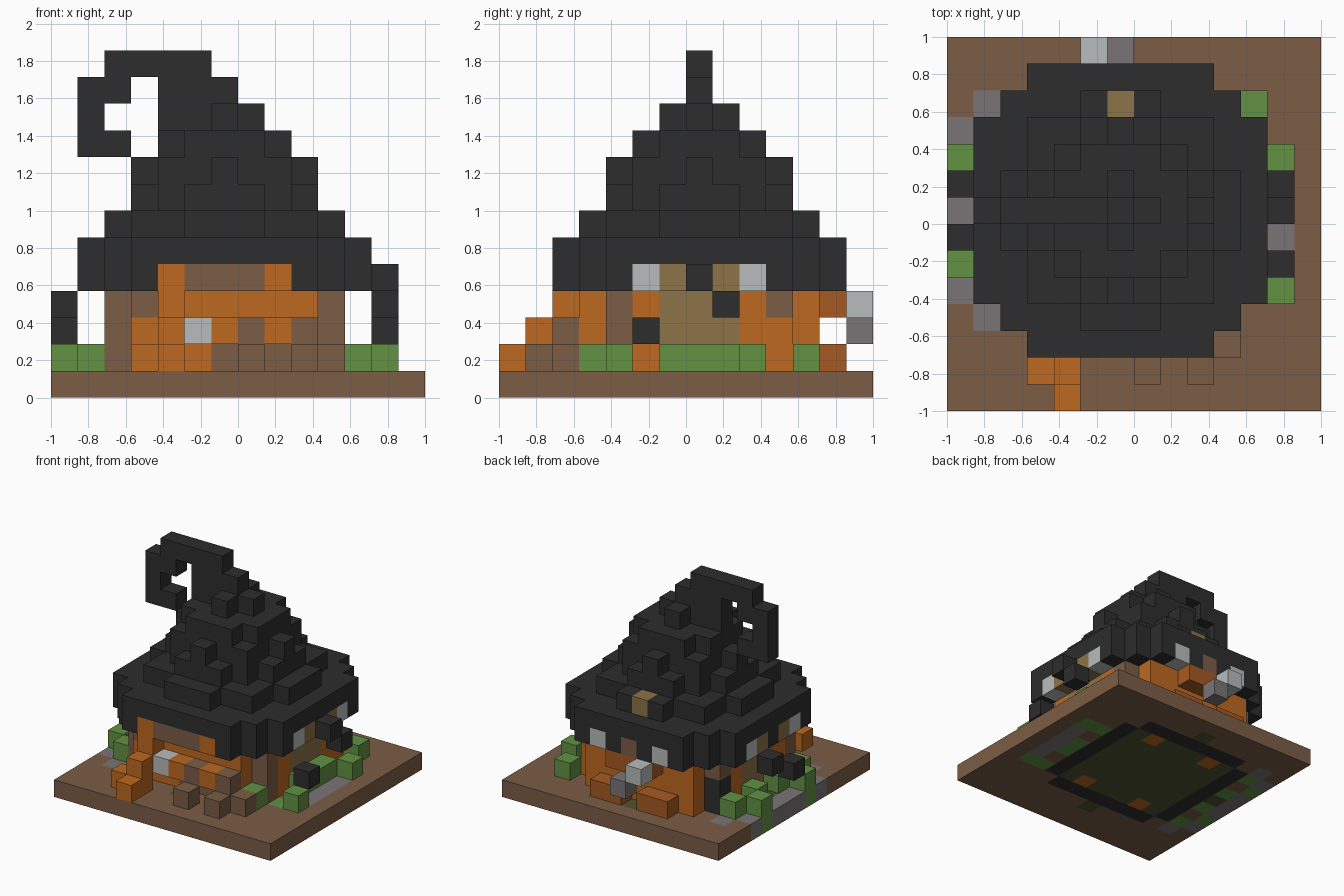
import bpy
import bmesh
from mathutils import Vector

if "Cube" in bpy.data.objects:
    bpy.data.objects.remove(bpy.data.objects["Cube"], do_unlink=True)

N = 14                      # cells along each side of the plot
CELL = 2 / N
CX, CY = 6, 7               # centre cell of the hut


# Colours, given as sRGB and stored as linear
def linear(c):
    c /= 255
    return c / 12.92 if c <= 0.04045 else ((c + 0.055) / 1.055) ** 2.4


PALETTE = {
    "black": (45, 45, 45), "brown": (123, 93, 70), "orange": (190, 104, 33),
    "rust": (166, 90, 34), "green": (98, 146, 66), "grey": (122, 117, 118),
    "pale_grey": (184, 188, 188), "tan": (140, 115, 72), "olive": (78, 83, 48),
}
MATERIALS = {}
for name, rgb in PALETTE.items():
    mat = bpy.data.materials.new(name)
    mat.use_nodes = True
    colour = tuple(linear(c) for c in rgb) + (1.0,)
    mat.diffuse_color = colour
    bsdf = mat.node_tree.nodes["Principled BSDF"]
    bsdf.inputs["Base Color"].default_value = colour
    bsdf.inputs["Roughness"].default_value = 0.9
    MATERIALS[name] = mat

blocks = {}                 # cell -> (part, colour)


def span(v):
    return (v,) if isinstance(v, int) else v


def put(part, colour, xs, ys, zs):
    for x in span(xs):
        for y in span(ys):
            for z in span(zs):
                blocks[x, y, z] = (part, colour)


def disc(r2):
    """Cells of a round layer, as offsets from the hut centre."""
    return [(a, b) for a in range(-6, 7) for b in range(-6, 7)
            if a * a + b * b <= r2]


# Ground slab with the foundation, floor and path set into it
put("ground", "brown", range(N), range(N), 0)
for a, b in disc(25):
    edge = max(abs(a), abs(b)) == 4
    put("ground", "black" if edge else "olive", CX + a, CY + b, 0)
put("ground", "orange", (4, 8), (4, 10), 0)
put("ground", "grey", 0, (4, 6, 7, 8, 10), 0)
put("ground", "grey", 1, (3, 11), 0)
put("ground", "grey", 12, range(5, 9), 0)
put("ground", "green", 0, (5, 9), 0)
put("ground", "green", 1, (4, 6, 8, 10), 0)
put("ground", "green", 11, (4, 6, 7, 9), 0)
put("ground", "green", 12, (4, 9), 0)


# Round walls: brown corner posts, orange frames, tan side panels
def wall_colour(a, b, z):
    if abs(a) == 4 and abs(b) == 3:
        if b < 0:
            return "brown"
        return "brown" if z == 3 else ("orange" if a > 0 else "black")
    if abs(a) == 4:
        return "orange" if abs(b) == 2 else "tan"
    if b == -4:
        if z == 1 and a >= 0 or z == 3 and a == -3:
            return "brown"
    return "orange"


for a, b in disc(25):
    if max(abs(a), abs(b)) == 4:
        for z in range(1, 5):
            put("walls", wall_colour(a, b, z), CX + a, CY + b, z)

# Front porch: beam, stepped bracket, lintel and stones
put("porch_beam", "orange", (6, 8), 2, 2)
put("porch_beam", "brown", (7, 9), 2, 2)
put("porch_beam", "pale_grey", 5, 2, 2)
put("porch_bracket", "orange", 4, 2, 3)
put("porch_bracket", "orange", 4, 1, (1, 2))
put("porch_bracket", "orange", 3, 1, 1)
put("porch_bracket", "orange", 4, 0, 1)
put("lintel", "orange", (4, 8), 2, 4)
put("lintel", "brown", (5, 6, 7), 2, 4)
put("front_stones", "brown", (7, 9), 1, 1)
put("front_stones", "brown", 10, 2, 1)

# Back ledge, logs and chimney pieces
put("back_logs", "rust", (4, 5, 7, 8), 12, 1)
put("back_ledge", "rust", (5, 6, 7), 12, 3)
put("back_vent", "pale_grey", 5, 13, 3)
put("back_vent", "grey", 6, 13, 2)

# Bushes
put("bushes", "green", 0, (5, 9), 1)
put("bushes", "green", 1, (4, 6, 8, 10), 1)
put("bushes", "green", 11, (6, 7, 8, 11), 1)
put("bushes", "green", 12, (4, 9), 1)
put("bushes", "green", 10, 3, 1)

# Loose dark blocks hanging beside the brim
for cell in ((12, 5, 2), (12, 8, 3), (12, 7, 4), (0, 6, 2), (0, 8, 3)):
    put("hanging_blocks", "black", *cell)

# Brim rim with small windows in the sides and back
for a, b in disc(34):
    if max(abs(a), abs(b)) == 5 or abs(a) == abs(b) == 4:
        if b == -5 and abs(a) <= 2:
            continue
        colour = "black"
        if abs(a) == 5:
            colour = {2: "pale_grey", 1: "tan"}.get(abs(b), "black")
        elif b == 5:
            colour = {2: "pale_grey", 0: "brown"}.get(abs(a), "black")
        put("brim_rim", colour, CX + a, CY + b, 4)

# Stepped cone of the hat roof: squared radius of each layer from the brim up
for z, r2 in enumerate((34, 18, 10, 9, 5, 1), start=5):
    for a, b in disc(r2):
        put("hat_roof", "black", CX + a, CY + b, z)
put("hat_roof", "tan", 6, 11, 6)

# Hat tip and its curl
put("hat_tip", "black", 4, 7, 10)
put("hat_tip", "black", (4, 5, 6), 7, 11)
put("hat_tip", "black", range(2, 6), 7, 12)
put("hat_curl", "black", 1, 7, (9, 10, 11))
put("hat_curl", "black", 2, 7, (9, 11))

# Turn each part into a mesh of its exposed block faces
AXES = [Vector(v) for v in ((1, 0, 0), (0, 1, 0), (0, 0, 1))]


def build(part):
    bm = bmesh.new()
    corners = {}
    used = []

    def vert(p):
        key = tuple(round(c) for c in p)
        if key not in corners:
            x, y, z = key
            corners[key] = bm.verts.new((x * CELL - 1, y * CELL - 1, z * CELL))
        return corners[key]

    for cell, (owner, colour) in blocks.items():
        if owner != part:
            continue
        if colour not in used:
            used.append(colour)
        for n in range(3):
            u, v = AXES[(n + 1) % 3], AXES[(n + 2) % 3]
            for side in (0, 1):
                step = AXES[n] * (1 if side else -1)
                near = tuple(round(c) for c in Vector(cell) + step)
                if near in blocks:
                    continue
                o = Vector(cell) + AXES[n] * side
                loop = [o, o + u, o + u + v, o + v]
                if not side:
                    loop.reverse()
                face = bm.faces.new([vert(p) for p in loop])
                face.material_index = used.index(colour)
    mesh = bpy.data.meshes.new(part)
    bm.to_mesh(mesh)
    bm.free()
    for colour in used:
        mesh.materials.append(MATERIALS[colour])
    obj = bpy.data.objects.new(part, mesh)
    bpy.context.scene.collection.objects.link(obj)


for part in dict.fromkeys(owner for owner, _ in blocks.values()):
    build(part)
